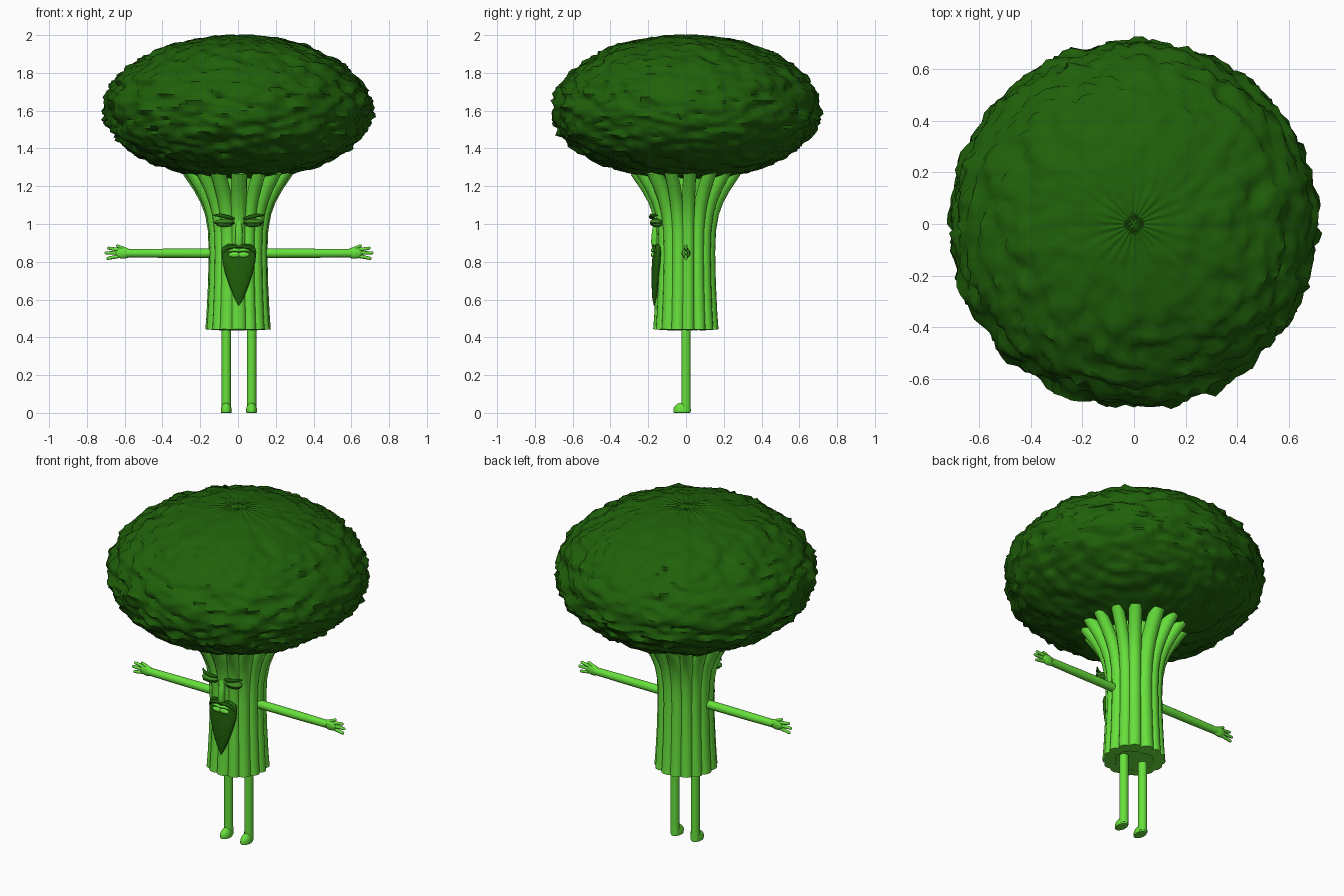
import bpy, bmesh, math, random
from mathutils import Vector, noise

random.seed(4)
cube = bpy.data.objects.get("Cube")
if cube:
    bpy.data.objects.remove(cube, do_unlink=True)


def material(name, rgb):
    m = bpy.data.materials.new(name)
    m.use_nodes = True
    m.diffuse_color = (*rgb, 1)
    m.node_tree.nodes["Principled BSDF"].inputs["Base Color"].default_value = (*rgb, 1)
    return m


LIGHT = material("stalk green", (0.135, 0.75, 0.045))
DARK = material("floret green", (0.014, 0.118, 0.003))
MID = material("eyelid green", (0.045, 0.24, 0.016))
CX = 0.005  # the face and limbs sit slightly off the crown's middle


def finish(name, bm, mat, angle=50):
    bmesh.ops.recalc_face_normals(bm, faces=bm.faces)
    me = bpy.data.meshes.new(name)
    bm.to_mesh(me)
    bm.free()
    me.materials.append(mat)
    ob = bpy.data.objects.new(name, me)
    bpy.context.collection.objects.link(ob)
    bpy.ops.object.select_all(action='DESELECT')
    ob.select_set(True)
    bpy.context.view_layer.objects.active = ob
    bpy.ops.object.shade_smooth_by_angle(angle=math.radians(angle))


def add_tube(bm, points, radii, sides=14):
    """Sweep an ellipse along points; each radius is a number or an (rx, ry) pair."""
    pts = [Vector(p) for p in points]
    rings = []
    for i, p in enumerate(pts):
        d = pts[min(i + 1, len(pts) - 1)] - pts[max(i - 1, 0)]
        q = Vector((0, 0, 1)).rotation_difference(d)
        r = radii[i]
        rx, ry = r if isinstance(r, tuple) else (r, r)
        angles = [math.tau * k / sides for k in range(sides)]
        rings.append([bm.verts.new(p + q @ Vector((rx * math.cos(a), ry * math.sin(a), 0)))
                      for a in angles])
    for a, b in zip(rings, rings[1:]):
        for k in range(sides):
            j = (k + 1) % sides
            bm.faces.new((a[k], a[j], b[j], b[k]))
    bm.faces.new(rings[0][::-1])
    bm.faces.new(rings[-1])


def tube(name, points, radii, mat, sides=14):
    bm = bmesh.new()
    add_tube(bm, points, radii, sides)
    finish(name, bm, mat)


def add_ball(bm, centre, size, u=20, v=12):
    new = bmesh.ops.create_uvsphere(bm, u_segments=u, v_segments=v, radius=1)["verts"]
    for w in new:
        w.co = Vector(centre) + w.co * Vector(size)
    return new


def ball(name, centre, size, mat):
    bm = bmesh.new()
    add_ball(bm, centre, size)
    finish(name, bm, mat)


# Lumpy floret crown, flattened from a displaced sphere
bm = bmesh.new()
bmesh.ops.create_uvsphere(bm, u_segments=128, v_segments=72, radius=1)
for v in bm.verts:
    n = v.co.normalized()
    around = math.atan2(n.y, n.x)
    edge = math.hypot(n.x, n.y)
    lump = 0.03 * noise.noise(n * 5) + 0.045 * noise.noise(n * 11 + Vector((5, 2, 1)))
    lump += 0.03 * noise.noise(n * 24)
    lump *= min(1, edge * 1.2 + 0.1)
    # creases gathered at the top
    if n.z > 0:
        lump += 0.012 * math.sin(around * 23 + 3 * edge) * max(0, 1 - edge / 0.3) * min(1, edge * 9)
    co = n * (1 + lump)
    v.co = (co.x * 0.705, co.y * 0.705, 1.6 + co.z * (0.4 if co.z > 0 else 0.365))
finish("crown", bm, DARK, 60)

# Bundle of stems flaring out under the crown; the flare gives the outer radius
flare = [(0.44, 0.174), (0.52, 0.168), (0.68, 0.16), (0.85, 0.156), (0.97, 0.161),
         (1.06, 0.177), (1.13, 0.203), (1.2, 0.242), (1.285, 0.3)]
bm = bmesh.new()
COUNT = 15
for i in range(COUNT):
    a = math.tau * (i + 0.25) / COUNT + random.uniform(-0.05, 0.05)
    thick = random.uniform(0.033, 0.044)
    pts = [((r - thick) * math.cos(a), (r - thick) * math.sin(a), z) for z, r in flare]
    add_tube(bm, pts, [thick] * len(flare), 16)
finish("stems", bm, LIGHT)
tube("stem_core", [(0, 0, 0.442), (0, 0, 0.9), (0, 0, 1.1), (0, 0, 1.3)],
     [0.135, 0.122, 0.13, 0.16], LIGHT, 32)

# Arms, hands, legs and feet
for side, s in (("left", 1), ("right", -1)):
    tube(side + "_arm", [(CX + s * x, 0, 0.845) for x in (0.12, 0.4, 0.595)],
         [0.025, 0.024, 0.022], LIGHT)
    bm = bmesh.new()
    add_ball(bm, (CX + s * 0.612, 0, 0.846), (0.045, 0.019, 0.03))
    # three fingers and a thumb
    for x0, z0, x1, z1 in ((0.625, 0.862, 0.69, 0.872), (0.625, 0.847, 0.704, 0.847),
                           (0.625, 0.832, 0.695, 0.818), (0.59, 0.86, 0.643, 0.884)):
        tip = (CX + s * x1, 0, z1)
        add_tube(bm, [(CX + s * x0, 0, z0), tip], [0.011, 0.008], 10)
        add_ball(bm, tip, (0.008, 0.008, 0.008), 10, 6)
    finish(side + "_hand", bm, LIGHT)
    x = CX + s * 0.067
    tube(side + "_leg", [(x, 0, 0.03), (x, 0, 0.46)], [0.025] * 2, LIGHT)
    bm = bmesh.new()
    for w in add_ball(bm, (x, -0.021, 0.012), (0.029, 0.046, 0.042)):
        w.co.z = max(w.co.z, 0)
    add_tube(bm, [(x, 0, 0.01), (x, 0, 0.06)], [0.026, 0.025])
    finish(side + "_foot", bm, LIGHT)

# Half-closed eyes with lids and slanted brows
for side, s in (("left", 1), ("right", -1)):
    x = CX + s * 0.077
    ball(side + "_upper_lid", (x, -0.158, 1.011), (0.053, 0.034, 0.016), MID)
    ball(side + "_lower_lid", (x, -0.156, 0.997), (0.045, 0.03, 0.013), MID)
    tube(side + "_lash", [(x - 0.052, -0.16, 1.004), (x - 0.025, -0.186, 1.001),
                          (x + 0.025, -0.186, 1.001), (x + 0.052, -0.16, 1.004)],
         [0.003, 0.005, 0.005, 0.003], DARK, 8)
    tube(side + "_brow", [(CX + s * 0.025, -0.168, 1.028), (CX + s * 0.055, -0.186, 1.036),
                          (CX + s * 0.1, -0.184, 1.046), (CX + s * 0.132, -0.152, 1.046)],
         [0.005, 0.01, 0.01, 0.004], DARK, 10)

# Long nose
tube("nose", [(CX, -0.164, 0.885), (CX, -0.166, 0.9), (CX, -0.162, 0.96), (CX, -0.15, 1.04)],
     [0.016, 0.02, 0.019, 0.014], LIGHT)

# Pointed beard, moustache and lips
tube("beard", [(CX, -0.168, 0.568), (CX, -0.165, 0.61), (CX, -0.162, 0.67), (CX, -0.156, 0.74),
               (CX, -0.151, 0.8), (CX, -0.148, 0.85), (CX, -0.148, 0.878), (CX, -0.148, 0.893)],
     [(0.003, 0.003), (0.025, 0.014), (0.05, 0.02), (0.073, 0.027), (0.087, 0.029),
      (0.092, 0.027), (0.085, 0.022), (0.06, 0.012)], DARK, 24)
tube("moustache", [(CX - 0.085, -0.155, 0.845), (CX - 0.06, -0.168, 0.876), (CX, -0.174, 0.883),
                   (CX + 0.06, -0.168, 0.876), (CX + 0.085, -0.155, 0.845)],
     [0.005, 0.01, 0.008, 0.01, 0.005], DARK, 10)
tube("upper_lip", [(CX - 0.06, -0.166, 0.855), (CX - 0.025, -0.176, 0.864), (CX, -0.178, 0.86),
                   (CX + 0.025, -0.176, 0.864), (CX + 0.06, -0.166, 0.855)],
     [0.003, 0.009, 0.008, 0.009, 0.003], LIGHT, 10)
for side, s in (("left", 1), ("right", -1)):
    ball(side + "_lower_lip", (CX + s * 0.023, -0.172, 0.837), (0.032, 0.013, 0.015), LIGHT)
